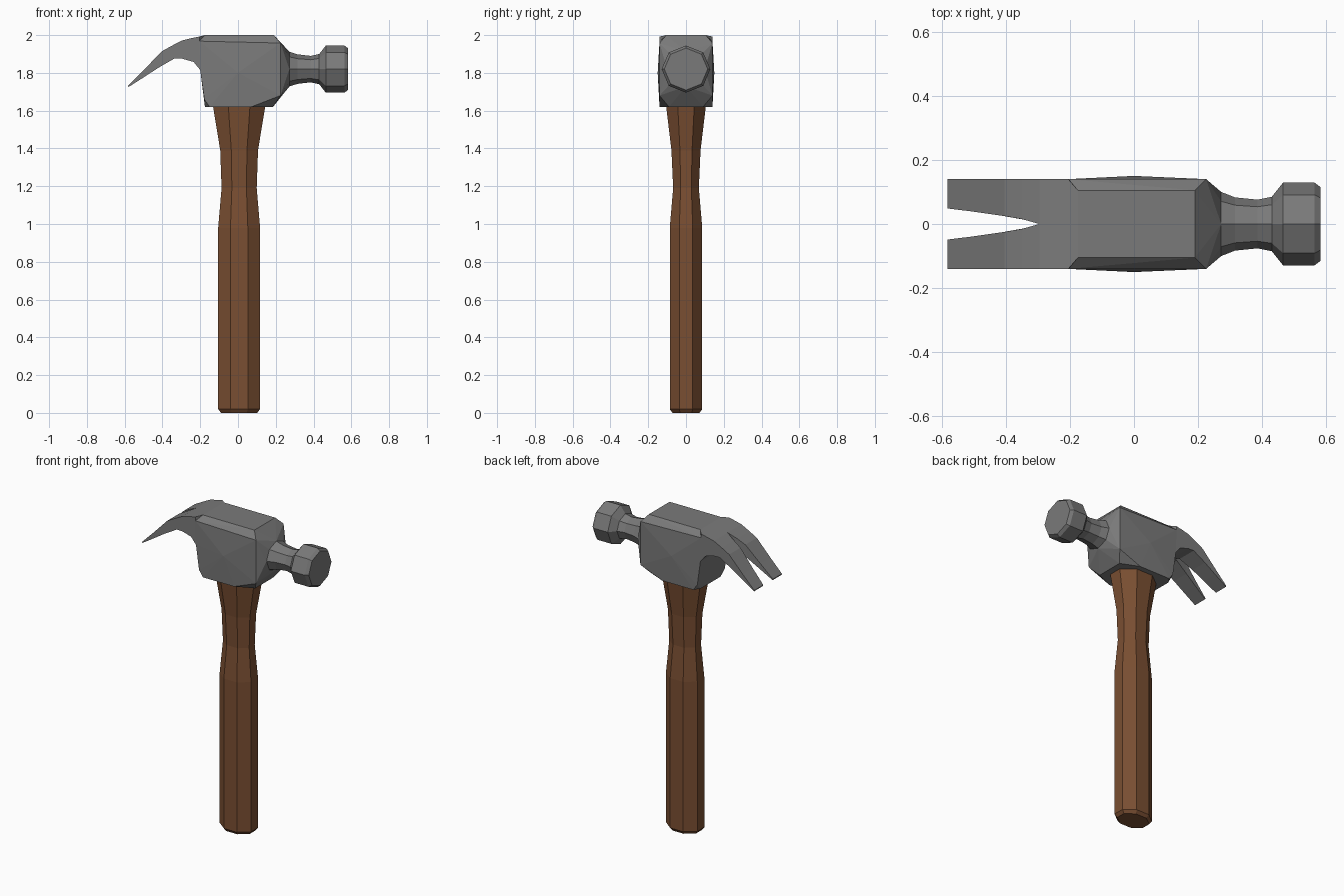
import bpy, bmesh, math

if "Cube" in bpy.data.objects:
    bpy.data.objects.remove(bpy.data.objects["Cube"])


def material(name, rgb):
    m = bpy.data.materials.new(name)
    m.diffuse_color = (*rgb, 1)
    m.use_nodes = True
    m.node_tree.nodes["Principled BSDF"].inputs["Base Color"].default_value = m.diffuse_color
    return m


steel = material("grey steel", (0.195, 0.195, 0.195))
wood = material("brown wood", (0.195, 0.078, 0.032))


def finish(bm, name, mat):
    bmesh.ops.recalc_face_normals(bm, faces=bm.faces)
    me = bpy.data.meshes.new(name)
    bm.to_mesh(me)
    bm.free()
    me.materials.append(mat)
    ob = bpy.data.objects.new(name, me)
    bpy.context.collection.objects.link(ob)
    return ob


def loft(rings, name, mat):
    bm = bmesh.new()
    vs = [[bm.verts.new(p) for p in ring] for ring in rings]
    n = len(vs[0])
    for a, b in zip(vs, vs[1:]):
        for i in range(n):
            j = (i + 1) % n
            bm.faces.new((a[i], a[j], b[j], b[i]))
    bm.faces.new(vs[0])
    bm.faces.new(vs[-1])
    return finish(bm, name, mat)


# Handle: octagon with flat sides, (z, half width x, half width y)
def handle_ring(z, hx, hy):
    k = 1 / math.cos(math.pi / 8)
    angles = [math.pi / 8 + i * math.pi / 4 for i in range(8)]
    return [(0.006 + hx * k * math.cos(a), hy * k * math.sin(a), z) for a in angles]


loft([handle_ring(*r) for r in [
    (0, 0.096, 0.072), (0.02, 0.111, 0.086), (0.98, 0.111, 0.086),
    (1.19, 0.093, 0.068), (1.39, 0.1, 0.077), (1.64, 0.141, 0.107)]],
    "handle", wood)


# Neck and striking face: octagon with a corner up, (x, radius y, radius z)
def neck_ring(x, ry, rz):
    angles = [i * math.pi / 4 for i in range(8)]
    return [(x, ry * math.cos(a), 1.82 + rz * math.sin(a)) for a in angles]


neck = [neck_ring(*r) for r in [
    (0.272, 0.1, 0.092), (0.315, 0.083, 0.078), (0.385, 0.076, 0.07),
    (0.43, 0.085, 0.08), (0.465, 0.129, 0.125), (0.563, 0.129, 0.125),
    (0.582, 0.115, 0.111)]]
loft(neck, "striking_face", steel)

# Head block: hull of one side's corners, mirrored, running into the neck
corners = [
    (-0.175, 0.105, 2.0), (0.19, 0.105, 2.0), (-0.205, 0.14, 1.968),
    (0.225, 0.14, 1.958), (0, 0.15, 1.8), (-0.2, 0.14, 1.815),
    (0.225, 0.14, 1.68), (-0.178, 0.14, 1.66), (-0.15, 0.14, 1.62),
    (-0.175, 0.1, 1.62), (0.07, 0.14, 1.62), (0.185, 0.09, 1.62)]
bm = bmesh.new()
for x, y, z in corners:
    for s in (1, -1):
        bm.verts.new((x, s * y, z))
for p in neck[0]:
    bm.verts.new(p)
res = bmesh.ops.convex_hull(bm, input=bm.verts)
loose = [v for v in bm.verts if not v.link_faces]
bmesh.ops.delete(bm, geom=loose, context='VERTS')
finish(bm, "head_block", steel)


# Claw: one prong with a curved notch side, mirrored across y
def notch(x):
    t = max(0.0, (-0.295 - x) / 0.29)
    return 0.049 * t ** 0.7


stations = [  # top x, top z, underside x, underside z, outer y
    (-0.175, 2.0, -0.17, 1.72, 0.105), (-0.205, 1.992, -0.2, 1.815, 0.14),
    (-0.25, 1.983, -0.235, 1.858, 0.14), (-0.295, 1.972, -0.295, 1.875, 0.14),
    (-0.35, 1.944, -0.335, 1.877, 0.14), (-0.404, 1.914, -0.42, 1.828, 0.14),
    (-0.5, 1.814, -0.5, 1.776, 0.14), (-0.582, 1.732, -0.58, 1.725, 0.14)]
bm = bmesh.new()
rows = []
for tx, tz, ux, uz, y in stations:
    rows.append([bm.verts.new(p) for p in [
        (tx, notch(tx), tz), (tx, y, tz), (ux, y, uz), (ux, notch(ux), uz)]])
for a, b in zip(rows, rows[1:]):
    for i in range(4):
        j = (i + 1) % 4
        if i == 3 and b[0].co.y < 1e-4:
            continue  # no wall inside the solid root
        bm.faces.new((a[i], a[j], b[j], b[i]))
bm.faces.new(rows[0])
bm.faces.new(rows[-1])
claw = finish(bm, "claw", steel)
mod = claw.modifiers.new("other prong", 'MIRROR')
mod.use_axis = (False, True, False)
